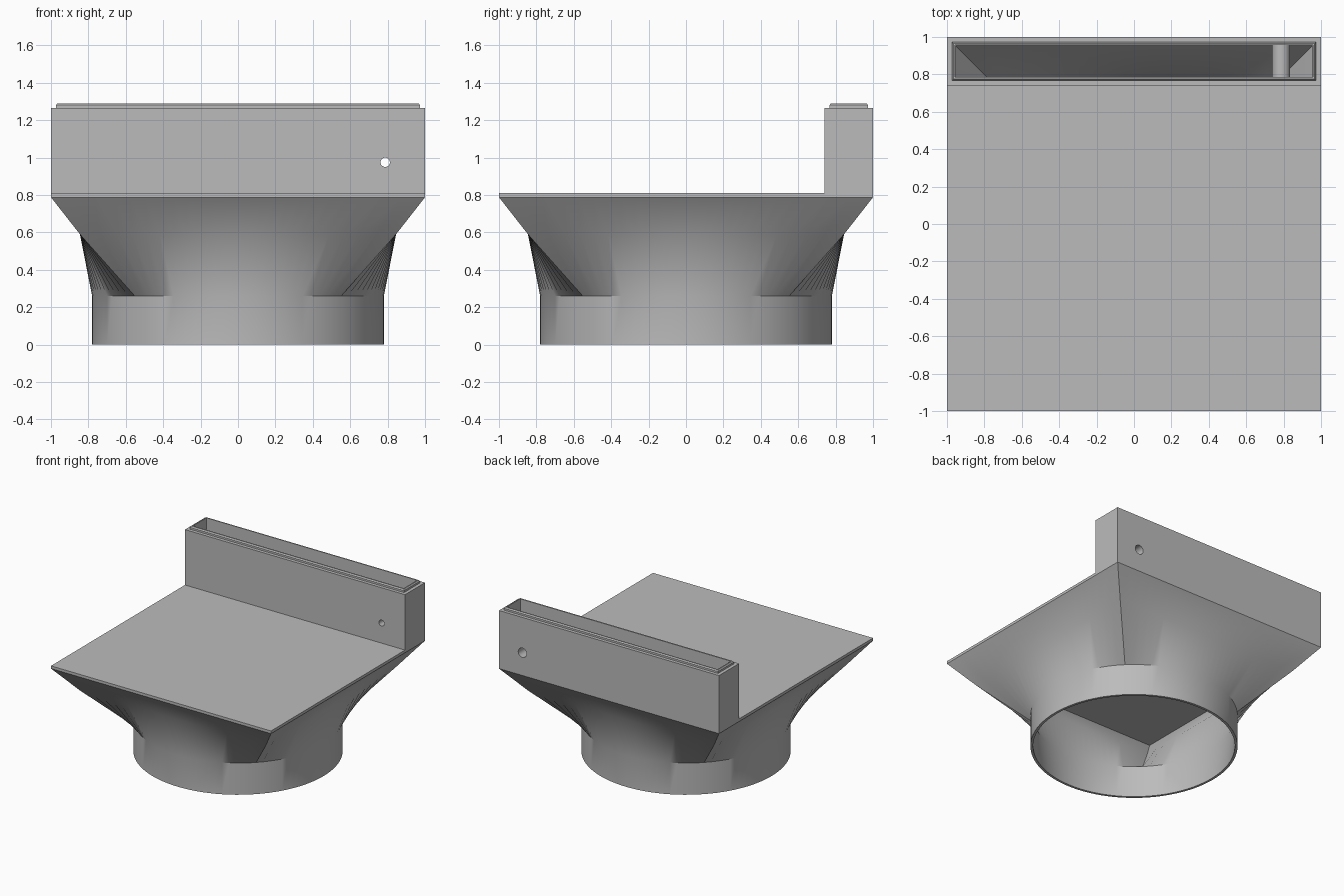
import bpy, bmesh
from math import sin, cos, pi, radians

old = bpy.data.objects.get("Cube")
if old:
    bpy.data.objects.remove(old, do_unlink=True)

grey = bpy.data.materials.new("light grey plastic")
grey.use_nodes = True
COLOUR = (0.5, 0.5, 0.5, 1)
grey.diffuse_color = COLOUR
grey.node_tree.nodes["Principled BSDF"].inputs["Base Color"].default_value = COLOUR

SEG = 96
ANGLES = [2 * pi * i / SEG for i in range(SEG)]


def circle(r, z):
    return [(r * cos(a), r * sin(a), z) for a in ANGLES]


def square(h, z):
    # square outline sampled at the same angles as the circle
    return [(h * cos(a) / max(abs(cos(a)), abs(sin(a))),
             h * sin(a) / max(abs(cos(a)), abs(sin(a))), z) for a in ANGLES]


def rect(hx, y0, y1, z):
    return [(-hx, y0, z), (hx, y0, z), (hx, y1, z), (-hx, y1, z)]


def bore(r, y):
    # circle around the screw axis, which runs front to back
    return [(0.787 + r * cos(a), y, 0.975 + r * sin(a)) for a in ANGLES[::3]]


def loft(name, rings, closed=False):
    """Skin a list of rings; close it into a loop or cap both ends."""
    bm = bmesh.new()
    vs = [[bm.verts.new(p) for p in ring] for ring in rings]
    pairs = list(zip(vs, vs[1:]))
    if closed:
        pairs.append((vs[-1], vs[0]))
    else:
        bm.faces.new(vs[0])
        bm.faces.new(vs[-1])
    n = len(vs[0])
    for a, b in pairs:
        for i in range(n):
            j = (i + 1) % n
            bm.faces.new((a[i], a[j], b[j], b[i]))
    bmesh.ops.recalc_face_normals(bm, faces=bm.faces)
    mesh = bpy.data.meshes.new(name)
    bm.to_mesh(mesh)
    bm.free()
    mesh.materials.append(grey)
    ob = bpy.data.objects.new(name, mesh)
    bpy.context.collection.objects.link(ob)
    return ob


def activate(ob):
    bpy.ops.object.select_all(action="DESELECT")
    ob.select_set(True)
    bpy.context.view_layer.objects.active = ob


def cut(ob, cutter):
    mod = ob.modifiers.new("cut", "BOOLEAN")
    mod.operation = "DIFFERENCE"
    mod.solver = "EXACT"
    mod.object = cutter
    activate(ob)
    bpy.ops.object.modifier_apply(modifier=mod.name)
    bpy.data.objects.remove(cutter, do_unlink=True)


# hollow duct: inside of the plate, down the inner wall, up the outer wall
duct = loft("duct_body", [
    square(0.957, 0.785), square(0.81, 0.59), circle(0.76, 0.26), circle(0.76, 0),
    circle(0.78, 0), circle(0.78, 0.26), square(0.845, 0.59),
    square(1, 0.788), square(1, 0.81)])
cut(duct, loft("slot_cutter", [rect(0.957, 0.785, 0.957, z) for z in (0.78, 0.9)]))

# upright slot collar with a stepped, chamfered lip
collar = loft("slot_collar", [
    rect(1, 0.74, 1, 0.81), rect(1, 0.74, 1, 1.265),
    rect(0.973, 0.767, 0.973, 1.265), rect(0.973, 0.767, 0.973, 1.28),
    rect(0.966, 0.774, 0.966, 1.29), rect(0.957, 0.785, 0.957, 1.29),
    rect(0.957, 0.785, 0.957, 0.81)], closed=True)
cut(collar, loft("screw_hole_cutter", [
    bore(0.025, 0.7), bore(0.025, 0.82), bore(0.038, 0.82), bore(0.038, 1.05)]))

# screw tube across the slot
tube = loft("screw_tube", [
    bore(0.048, 0.785), bore(0.048, 0.957), bore(0.038, 0.957),
    bore(0.038, 0.82), bore(0.025, 0.82), bore(0.025, 0.785)], closed=True)

for ob in (duct, collar, tube):
    activate(ob)
    bpy.ops.object.shade_smooth_by_angle(angle=radians(30))
